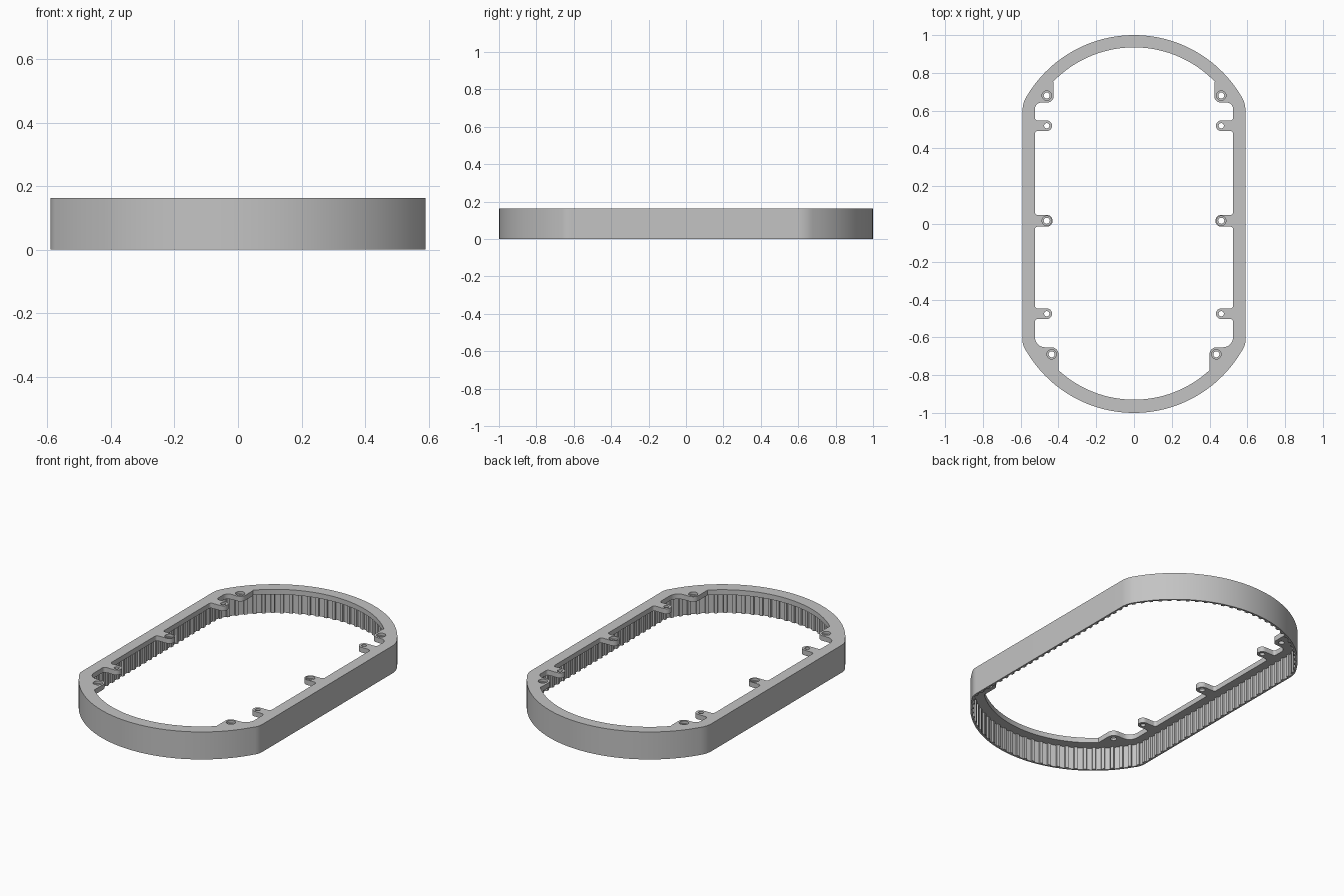
import bpy, bmesh, math
from mathutils import Vector

if "Cube" in bpy.data.objects:
    bpy.data.objects.remove(bpy.data.objects["Cube"])

H, T = 0.163, 0.03        # frame height, flange thickness
CY = 0.34                 # centre of the end arcs

grey = bpy.data.materials.new("plain grey")
grey.use_nodes = True
grey.diffuse_color = (0.55, 0.55, 0.55, 1)
grey.node_tree.nodes["Principled BSDF"].inputs["Base Color"].default_value = (0.55, 0.55, 0.55, 1)


def arc(cy, r, a0, a1, n=28):
    """Arc points as (x, y, corner radius 0)."""
    out = []
    for i in range(n + 1):
        a = math.radians(a0 + (a1 - a0) * i / n)
        out.append((r * math.cos(a), cy + r * math.sin(a), 0))
    return out


def rounded(corners, n=8):
    """Closed outline with each corner (x, y, r) rounded by r."""
    out = []
    for i, (x, y, r) in enumerate(corners):
        p = Vector((x, y))
        if r == 0:
            out.append(p)
            continue
        a = (Vector(corners[i - 1][:2]) - p).normalized()
        b = (Vector(corners[(i + 1) % len(corners)][:2]) - p).normalized()
        half = a.angle(b) / 2
        c = p + (a + b).normalized() * (r / math.sin(half))
        start = p + a * (r / math.tan(half)) - c
        end = p + b * (r / math.tan(half)) - c
        sweep = start.angle_signed(end)
        for k in range(n + 1):
            t = -sweep * k / n
            out.append(c + Vector((start.x * math.cos(t) - start.y * math.sin(t),
                                   start.x * math.sin(t) + start.y * math.cos(t))))
    return out


def mirrored(half):
    """Complete a +x half that starts and ends on the centre line."""
    return half + [(-x, y, r) for x, y, r in reversed(half[1:-1])]


def circle(x, y, r, n=24):
    return [Vector((x + r * math.cos(math.tau * i / n), y + r * math.sin(math.tau * i / n)))
            for i in range(n)]


def toothed(loop, low, high, pitch):
    """Inset a clockwise outline by a square wave, giving vertical ribs."""
    out, run = [], 0.0
    count = len(loop)
    lengths = [(loop[(i + 1) % count] - loop[i]).length for i in range(count)]
    total = sum(lengths)
    teeth = round(total / pitch)
    marks = []
    for k in range(teeth):
        for f, d in ((0, low), (0.55, low), (0.6, high), (0.95, high)):
            marks.append(((k + f) * total / teeth, d))
    i = 0
    for s, d in marks:
        while run + lengths[i] < s:
            run += lengths[i]
            i += 1
        way = (loop[(i + 1) % count] - loop[i]).normalized()
        out.append(loop[i] + way * (s - run) + Vector((way.y, -way.x)) * d)
    return out


def prism(name, loops, z0, z1):
    """Extruded outline; later loops are holes."""
    bm = bmesh.new()
    for loop in loops:
        vs = [bm.verts.new((p.x, p.y, z0)) for p in loop]
        for i, v in enumerate(vs):
            bm.edges.new((vs[i - 1], v))
    bmesh.ops.triangle_fill(bm, use_beauty=True, edges=bm.edges[:], normal=(0, 0, 1))
    ext = bmesh.ops.extrude_face_region(bm, geom=bm.faces[:])
    top = [g for g in ext["geom"] if isinstance(g, bmesh.types.BMVert)]
    bmesh.ops.translate(bm, verts=top, vec=(0, 0, z1 - z0))
    bmesh.ops.recalc_face_normals(bm, faces=bm.faces[:])
    me = bpy.data.meshes.new(name)
    bm.to_mesh(me)
    bm.free()
    me.materials.append(grey)
    ob = bpy.data.objects.new(name, me)
    bpy.context.collection.objects.link(ob)
    return ob


def tab(y, r):
    """Screw tab reaching in from the straight side."""
    return [(0.525, y + r, 0.015), (0.462 - r, y + r, r * 0.98),
            (0.462 - r, y - r, r * 0.98), (0.525, y - r, 0.015)]


# Outer outline, clockwise from the back
outer = rounded(mirrored(
    arc(CY, 0.66, 90, 32) + [(0.59, 0.642, 0.14), (0.59, -0.642, 0.09)]
    + arc(-CY, 0.66, -32, -90)))

# Inner opening with corner bosses and screw tabs
inner = rounded(mirrored(
    arc(CY, 0.595, 90, 44)
    + [(0.425, 0.74, 0.01), (0.425, 0.643, 0.034), (0.525, 0.643, 0.035)]
    + tab(0.52, 0.028) + tab(0.017, 0.031) + tab(-0.475, 0.028)
    + [(0.525, -0.653, 0.055), (0.4, -0.653, 0.036)]
    + arc(-CY, 0.59, -47.3, -90)))

# Screw holes on both sides
seats = [(s * x, y) for s in (1, -1) for x, y in ((0.462, 0.68), (0.462, 0.017), (0.436, -0.69))]
plain = [(s * 0.462, y) for s in (1, -1) for y in (0.52, -0.475)]
holes = [circle(x, y, 0.025) for x, y in seats] + [circle(x, y, 0.014) for x, y in plain]

# Frame body, hollowed from below to leave a flange and a thin ribbed wall
frame = prism("frame", [outer, inner] + holes, 0, H)
pocket = prism("pocket_cutter", [toothed(outer, 0.01, 0.019, 0.05)], -0.02, H - T)
pocket.hide_render = True
mod = frame.modifiers.new("pocket", "BOOLEAN")
mod.operation = "DIFFERENCE"
mod.solver = "EXACT"
mod.object = pocket
bpy.context.view_layer.objects.active = frame
frame.select_set(True)
bpy.ops.object.modifier_apply(modifier=mod.name)
bpy.data.objects.remove(pocket)
bpy.ops.object.shade_smooth_by_angle(angle=math.radians(25))

# Recessed seats in the larger screw holes
for i, (x, y) in enumerate(seats):
    prism(f"screw_seat_{i + 1}", [circle(x, y, 0.0255), circle(x, y, 0.016)], H - T, H - T / 2)
